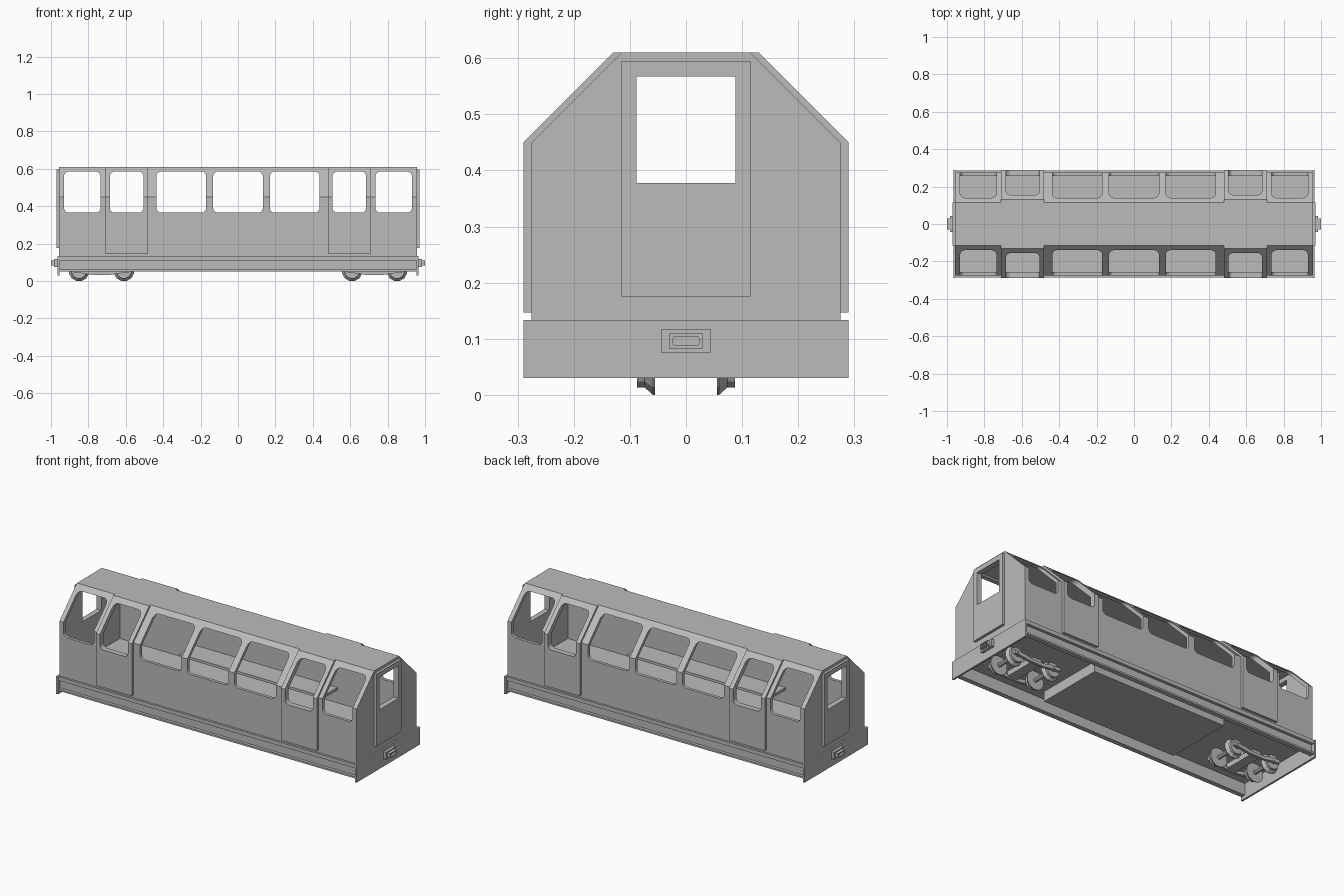
import bpy, bmesh, math
from mathutils import Vector

if "Cube" in bpy.data.objects:
    bpy.data.objects.remove(bpy.data.objects["Cube"])

grey = bpy.data.materials.new("plain_grey")
grey.diffuse_color = (0.5, 0.5, 0.5, 1)
grey.use_nodes = True
grey.node_tree.nodes["Principled BSDF"].inputs["Base Color"].default_value = grey.diffuse_color


def finish(name, bm):
    bmesh.ops.recalc_face_normals(bm, faces=bm.faces)
    me = bpy.data.meshes.new(name)
    bm.to_mesh(me)
    bm.free()
    me.materials.append(grey)
    ob = bpy.data.objects.new(name, me)
    bpy.context.collection.objects.link(ob)
    return ob


def prism(name, polys, axis, a, b):
    """Extrude (y,z) outlines along x, or (x,z) outlines along y."""
    bm = bmesh.new()
    for pts in polys:
        def at(p, t):
            return (t, p[0], p[1]) if axis == 'x' else (p[0], t, p[1])
        lo = [bm.verts.new(at(p, a)) for p in pts]
        hi = [bm.verts.new(at(p, b)) for p in pts]
        bm.faces.new(lo)
        bm.faces.new(hi)
        n = len(pts)
        for i in range(n):
            j = (i + 1) % n
            bm.faces.new((lo[i], lo[j], hi[j], hi[i]))
    return finish(name, bm)


def rect(u0, u1, v0, v1):
    return [(u0, v0), (u1, v0), (u1, v1), (u0, v1)]


def box(name, x0, x1, y0, y1, z0, z1):
    return prism(name, [rect(y0, y1, z0, z1)], 'x', min(x0, x1), max(x0, x1))


def rounded(u0, u1, v0, v1, r=0.025, seg=4):
    pts = []
    corners = ((u1 - r, v1 - r), (u0 + r, v1 - r), (u0 + r, v0 + r), (u1 - r, v0 + r))
    for k, (cx, cz) in enumerate(corners):
        for i in range(seg + 1):
            t = math.pi / 2 * (k + i / seg)
            pts.append((cx + r * math.cos(t), cz + r * math.sin(t)))
    return pts


def flip(pts):
    return [(-u, v) for u, v in pts]


def cut(ob, *cutters):
    bpy.context.view_layer.objects.active = ob
    for c in cutters:
        m = ob.modifiers.new("cut", 'BOOLEAN')
        m.operation, m.solver, m.object = 'DIFFERENCE', 'EXACT', c
        bpy.ops.object.modifier_apply(modifier=m.name)


def lathe(name, prof, x, z, side, n=12):
    """Turn an (r, y) profile round an axle running along y."""
    bm = bmesh.new()
    rings = []
    for r, y in prof:
        rings.append([bm.verts.new((x + r * math.cos(t), side * y, z + r * math.sin(t)))
                      for t in (2 * math.pi * (i + 0.5) / n for i in range(n))])
    for p, q in zip(rings, rings[1:]):
        for i in range(n):
            j = (i + 1) % n
            bm.faces.new((p[i], p[j], q[j], q[i]))
    bm.faces.new(rings[0])
    bm.faces.new(rings[-1])
    return finish(name, bm)


# cutters: side windows, end windows, cabin hollow
half = [(0.735, 0.93), (0.505, 0.685), (0.17, 0.437)]
spans = half + [(-b, -a) for a, b in half] + [(-0.133, 0.133)]
side_windows = prism("side_window_cutter", [rounded(a, b, 0.365, 0.585) for a, b in spans], 'y', -0.4, 0.4)
end_windows = prism("end_window_cutter", [rect(-0.088, 0.088, 0.378, 0.567)], 'x', -1.1, 1.1)
right_in = [(0.257, 0.15), (0.257, 0.443), (0.108, 0.592)]
hollow = prism("cabin_hollow_cutter", [right_in + flip(right_in)[::-1]], 'x', -0.94, 0.94)

# body shell
right_out = [(0.275, 0.13), (0.275, 0.45), (0.115, 0.61)]
body = prism("body_shell", [right_out + flip(right_out)[::-1]], 'x', -0.956, 0.956)
cut(body, hollow, side_windows, end_windows)

# side doors standing proud of the body
door = [(0.275, 0.147), (0.29, 0.147), (0.29, 0.45), (0.13, 0.61), (0.115, 0.61), (0.275, 0.45)]
for sx in (-1, 1):
    for outline in (door, flip(door)):
        x0, x1 = sorted((sx * 0.48, sx * 0.71))
        cut(prism("side_door", [outline], 'x', x0, x1), side_windows)

# benches along the middle of the cabin
for sy in (-1, 1):
    y0, y1 = sorted((sy * 0.12, sy * 0.258))
    box("bench_seat", -0.46, 0.46, y0, y1, 0.225, 0.24)

# underframe: floor, channel side beams, hanging box
box("floor_plate", -0.956, 0.956, -0.27, 0.27, 0.118, 0.132)
channel = [(0.26, 0.05), (0.287, 0.05), (0.287, 0.06), (0.27, 0.06),
           (0.27, 0.11), (0.287, 0.11), (0.287, 0.132), (0.26, 0.132)]
for name, outline in (("right_beam", channel), ("left_beam", flip(channel))):
    prism(name, [outline], 'x', -0.956, 0.956)
box("underfloor_box", -0.43, 0.43, -0.2, 0.2, 0.06, 0.119)

# ends: buffer beam, end door, coupler
for s in (-1, 1):
    box("buffer_beam", s * 0.955, s * 0.966, -0.29, 0.29, 0.03, 0.133)
    cut(box("end_door", s * 0.955, s * 0.971, -0.115, 0.115, 0.175, 0.595), end_windows)
    box("coupler_plate", s * 0.965, s * 0.983, -0.044, 0.044, 0.075, 0.117)
    head = box("coupler_head", s * 0.982, s * 1.0, -0.03, 0.03, 0.083, 0.109)
    slot = prism("coupler_slot_cutter", [rounded(-0.023, 0.023, 0.088, 0.104, 0.004, 2)],
                 'x', *sorted((s * 0.986, s * 1.1)))
    cut(head, slot)
    bpy.data.objects.remove(slot)

# bogies: wheels, axles, sagging side bars, cross beam
R = 0.055
AXLE = R * math.cos(math.pi / 12)
wheel = [(0.012, 0.055), (R, 0.055), (R, 0.059), (0.041, 0.074), (0.041, 0.087), (0.012, 0.087)]
for s in (-1, 1):
    cx = s * 0.73
    for dx in (-0.12, 0.12):
        lathe("axle", [(0.012, -0.11), (0.012, 0.11)], cx + dx, AXLE, 1, 8)
        for sy in (-1, 1):
            lathe("wheel", wheel, cx + dx, AXLE, sy)
    bar = [(-0.15, 0.065), (-0.15, 0.045), (-0.09, 0.04), (-0.05, 0.033), (0.05, 0.033), (0.09, 0.04),
           (0.15, 0.045), (0.15, 0.065), (0.08, 0.06), (0.04, 0.05), (-0.04, 0.05), (-0.08, 0.06)]
    for sy in (-1, 1):
        y0, y1 = sorted((sy * 0.092, sy * 0.108))
        prism("bogie_side_bar", [[(cx + u, v) for u, v in bar]], 'y', y0, y1)
    box("bogie_cross_beam", cx - 0.03, cx + 0.03, -0.1, 0.1, 0.04, 0.07)
    box("bogie_pivot", cx - 0.022, cx + 0.022, -0.022, 0.022, 0.065, 0.12)

for c in (side_windows, end_windows, hollow):
    bpy.data.objects.remove(c)
